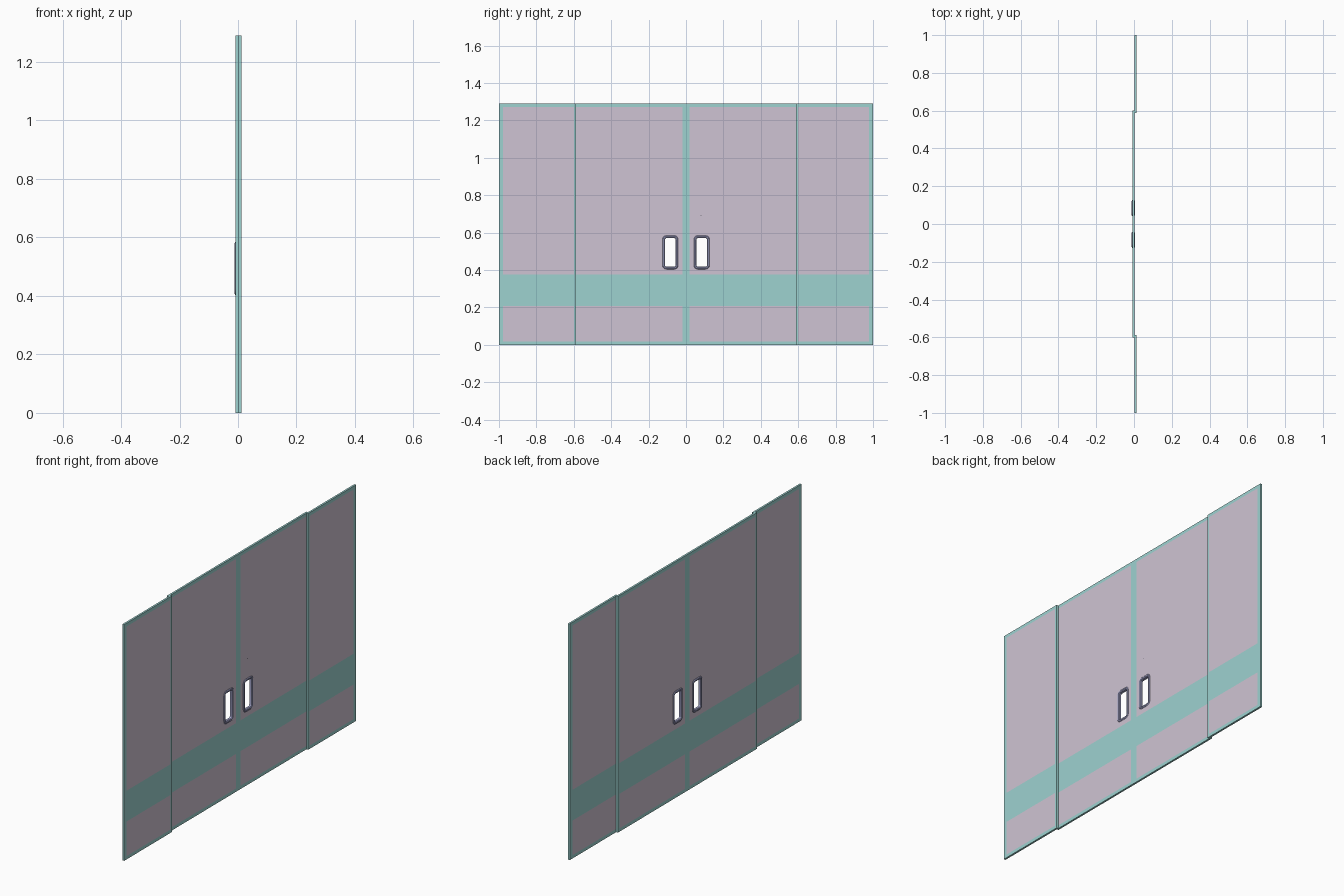
import bpy, bmesh, math
from mathutils import Vector

if "Cube" in bpy.data.objects:
    bpy.data.objects.remove(bpy.data.objects["Cube"])


def srgb(r, g, b):
    f = lambda c: c / 12.92 if c <= 0.04045 else ((c + 0.055) / 1.055) ** 2.4
    return (f(r / 255), f(g / 255), f(b / 255), 1)


def material(name, col):
    m = bpy.data.materials.new(name)
    m.diffuse_color = col
    m.use_nodes = True
    m.node_tree.nodes["Principled BSDF"].inputs["Base Color"].default_value = m.diffuse_color
    return m


PINK = material("pale mauve panel", srgb(207, 196, 211))
TEAL = material("pale teal trim", srgb(157, 210, 208))
LAV = material("lavender handle", srgb(166, 168, 206))
DARK = material("dark metal", srgb(60, 60, 70))

H = 1.29                       # total height
BAND = (0.207, 0.375)          # horizontal teal stripe
RAIL = 0.018                   # top and bottom border
# handle: centre and half sizes
HY, HZ, HW, HH = 0.084, 0.494, 0.042, 0.09


def finish(bm, name, mats):
    me = bpy.data.meshes.new(name)
    bmesh.ops.recalc_face_normals(bm, faces=bm.faces)
    bm.to_mesh(me)
    bm.free()
    ob = bpy.data.objects.new(name, me)
    for m in mats:
        me.materials.append(m)
    bpy.context.collection.objects.link(ob)
    return ob


def panel(name, x0, x1, y0, y1, stile0, stile1, hole=None):
    """Flat board cut along its trim lines; the trim faces become teal."""
    bm = bmesh.new()
    bmesh.ops.create_cube(bm, size=1)
    for v in bm.verts:
        v.co = Vector((x0 if v.co.x < 0 else x1,
                       y0 if v.co.y < 0 else y1,
                       0 if v.co.z < 0 else H))
    ycuts = [y0 + stile0, y1 - stile1]
    zcuts = [RAIL, H - RAIL, *BAND]
    if hole:
        ycuts += hole[:2]
        zcuts += hole[2:]
    for axis, cuts in (((0, 1, 0), ycuts), ((0, 0, 1), zcuts)):
        for c in cuts:
            bmesh.ops.bisect_plane(bm, geom=bm.verts[:] + bm.edges[:] + bm.faces[:],
                                   plane_co=Vector(axis) * c, plane_no=axis)
    gone = []
    for f in bm.faces:
        c = f.calc_center_median()
        flat = abs(f.normal.x) > 0.9
        inside = (y0 + stile0 < c.y < y1 - stile1 and RAIL < c.z < H - RAIL
                  and not BAND[0] < c.z < BAND[1])
        f.material_index = 0 if flat and inside else 1
        if hole and flat and hole[0] < c.y < hole[1] and hole[2] < c.z < hole[3]:
            gone.append(f)
    bmesh.ops.delete(bm, geom=gone, context='FACES')
    return finish(bm, name, [PINK, TEAL])


def rounded_loop(inset, x, cy):
    """Points of a rounded rectangle in the YZ plane."""
    w, h, r = HW - inset, HH - inset, 0.021 - inset
    pts = []
    for i, (sy, sz) in enumerate(((1, 1), (-1, 1), (-1, -1), (1, -1))):
        for k in range(7):
            a = math.pi / 2 * (i + k / 6)
            pts.append((x, cy + sy * (w - r) + r * math.cos(a),
                        HZ + sz * (h - r) + r * math.sin(a)))
    return pts


def handle(name, cy):
    """Bevelled ring standing proud of both faces of the door."""
    a, b = -0.0125, 0.0055
    profile = [(0, a + 0.003), (0.004, a), (0.010, a), (0.014, a + 0.003),
               (0.014, b - 0.003), (0.010, b), (0.004, b), (0, b - 0.003)]
    bm = bmesh.new()
    loops = [[bm.verts.new(p) for p in rounded_loop(i, x, cy)] for i, x in profile]
    n = len(loops[0])
    for j, la in enumerate(loops):
        lb = loops[(j + 1) % len(loops)]
        for k in range(n):
            m = (k + 1) % n
            bm.faces.new((la[k], la[m], lb[m], lb[k]))
    ob = finish(bm, name, [LAV])
    bpy.context.view_layer.objects.active = ob
    ob.select_set(True)
    bpy.ops.object.shade_smooth_by_angle(angle=math.radians(30))
    ob.select_set(False)


# doors in the middle, fixed side panels one layer behind, handles on each door
for s, side in ((-1, "left"), (1, "right")):
    g = 0.007
    hole = [s * HY - HW + g, s * HY + HW - g, HZ - HH + g, HZ + HH - g]
    if s < 0:
        panel(side + "_side_panel", 0.002, 0.0125, -1, -0.588, 0.022, 0.012)
        panel(side + "_door", -0.0085, 0.002, -0.6, 0, 0.012, 0.02, hole)
    else:
        panel(side + "_side_panel", 0.002, 0.0125, 0.588, 1, 0.012, 0.022)
        panel(side + "_door", -0.0085, 0.002, 0, 0.6, 0.02, 0.012, hole)
    handle(side + "_handle", s * HY)

# tiny lock pin above the right handle
bm = bmesh.new()
bmesh.ops.create_cube(bm, size=0.004)
bmesh.ops.translate(bm, verts=bm.verts, vec=(0.001, 0.08, 0.69))
finish(bm, "lock_pin", [DARK])
